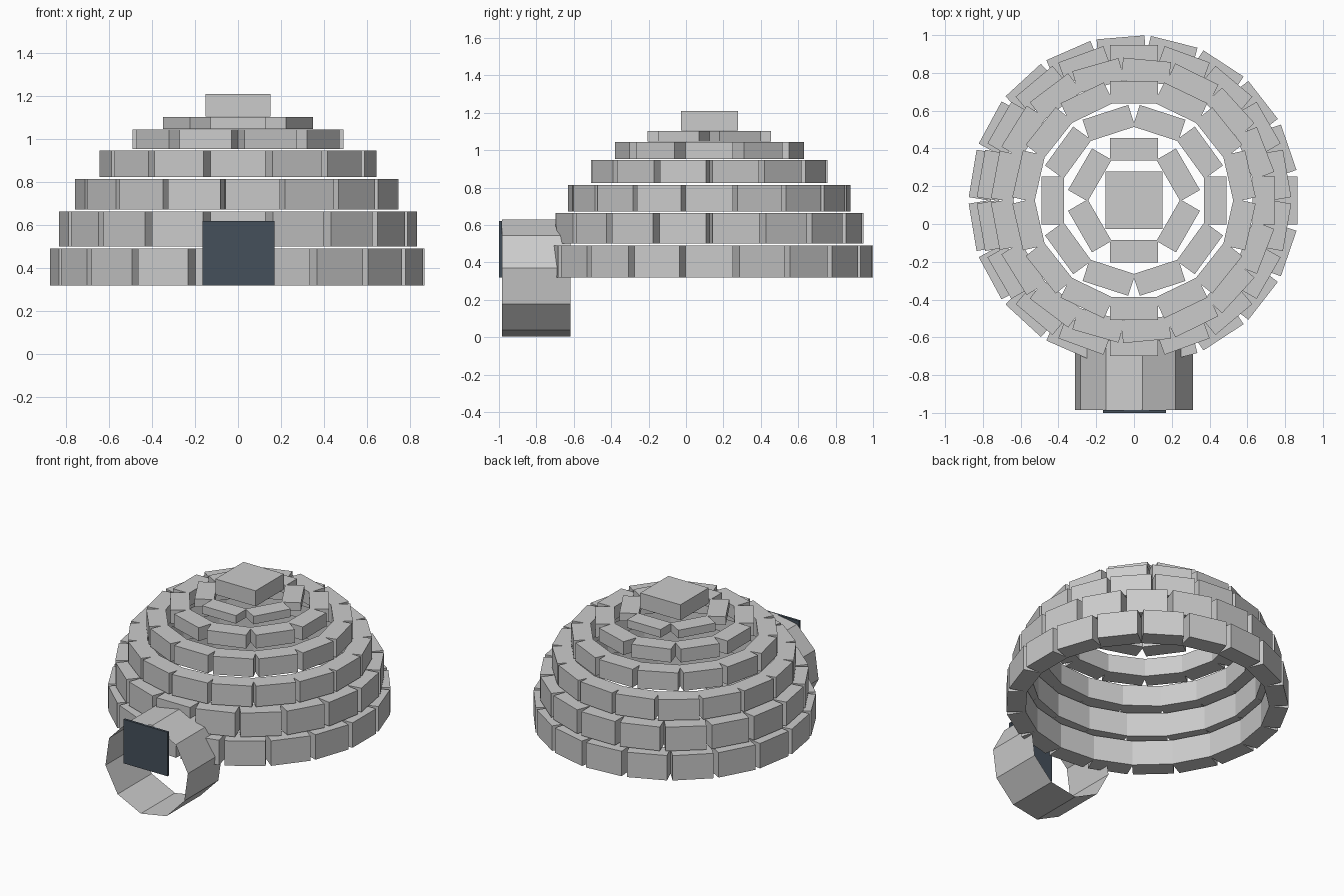
import bpy, bmesh
from math import cos, sin, tau, radians
from mathutils import Matrix, Vector

if "Cube" in bpy.data.objects:
    bpy.data.objects.remove(bpy.data.objects["Cube"])

CENTRE_Y = 0.125
BLOCK_WIDTH = 0.254
BLOCK_DEPTH = 0.12


def finish(name, bm):
    mesh = bpy.data.meshes.new(name)
    bm.to_mesh(mesh)
    bm.free()
    obj = bpy.data.objects.new(name, mesh)
    bpy.context.collection.objects.link(obj)
    return obj


def add_box(bm, centre, size, angle=0.0):
    matrix = (Matrix.Translation(centre) @ Matrix.Rotation(angle, 4, 'Z')
              @ Matrix.Diagonal((*size, 1)))
    bmesh.ops.create_cube(bm, size=1, matrix=matrix)


# Dome courses: block count, outer radius, bottom, top
courses = [
    (19, 0.866, 0.32, 0.49),
    (18, 0.823, 0.50, 0.663),
    (17, 0.747, 0.672, 0.814),
    (14, 0.632, 0.823, 0.946),
    (10, 0.490, 0.953, 1.044),
    (6, 0.330, 1.047, 1.102),
]
for i, (count, outer, z0, z1) in enumerate(courses):
    bm = bmesh.new()
    r = outer - BLOCK_DEPTH / 2
    for k in range(count):
        # every other course is shifted by half a block
        a = tau * (k + 0.5 * (i % 2)) / count
        add_box(bm, Vector((r * cos(a), CENTRE_Y + r * sin(a), (z0 + z1) / 2)),
                (BLOCK_DEPTH, BLOCK_WIDTH, z1 - z0), a)
    finish(f"dome_course_{i + 1}", bm)

# Cap block on top
bm = bmesh.new()
add_box(bm, Vector((0, CENTRE_Y, 1.157)), (0.304, 0.304, 0.106))
finish("cap_block", bm)

# Entrance tunnel: open ten-sided tube of thin sheet
bm = bmesh.new()
rings = []
for y in (-0.985, -0.617):
    rings.append([bm.verts.new((0.316 * cos(radians(10 + 36 * k)), y,
                                0.316 + 0.316 * sin(radians(10 + 36 * k))))
                  for k in range(10)])
front, back = rings
for k in range(10):
    n = (k + 1) % 10
    bm.faces.new((front[k], back[k], back[n], front[n]))
bmesh.ops.recalc_face_normals(bm, faces=bm.faces)
finish("entrance_tunnel", bm)

# Dark door panel
bm = bmesh.new()
add_box(bm, Vector((0.002, -0.992, 0.47)), (0.334, 0.016, 0.30))
door = finish("door_panel", bm)
mat = bpy.data.materials.new("dark_opening")
mat.diffuse_color = (0.06, 0.08, 0.105, 1)
mat.use_nodes = True
mat.node_tree.nodes["Principled BSDF"].inputs["Base Color"].default_value = mat.diffuse_color
door.data.materials.append(mat)
